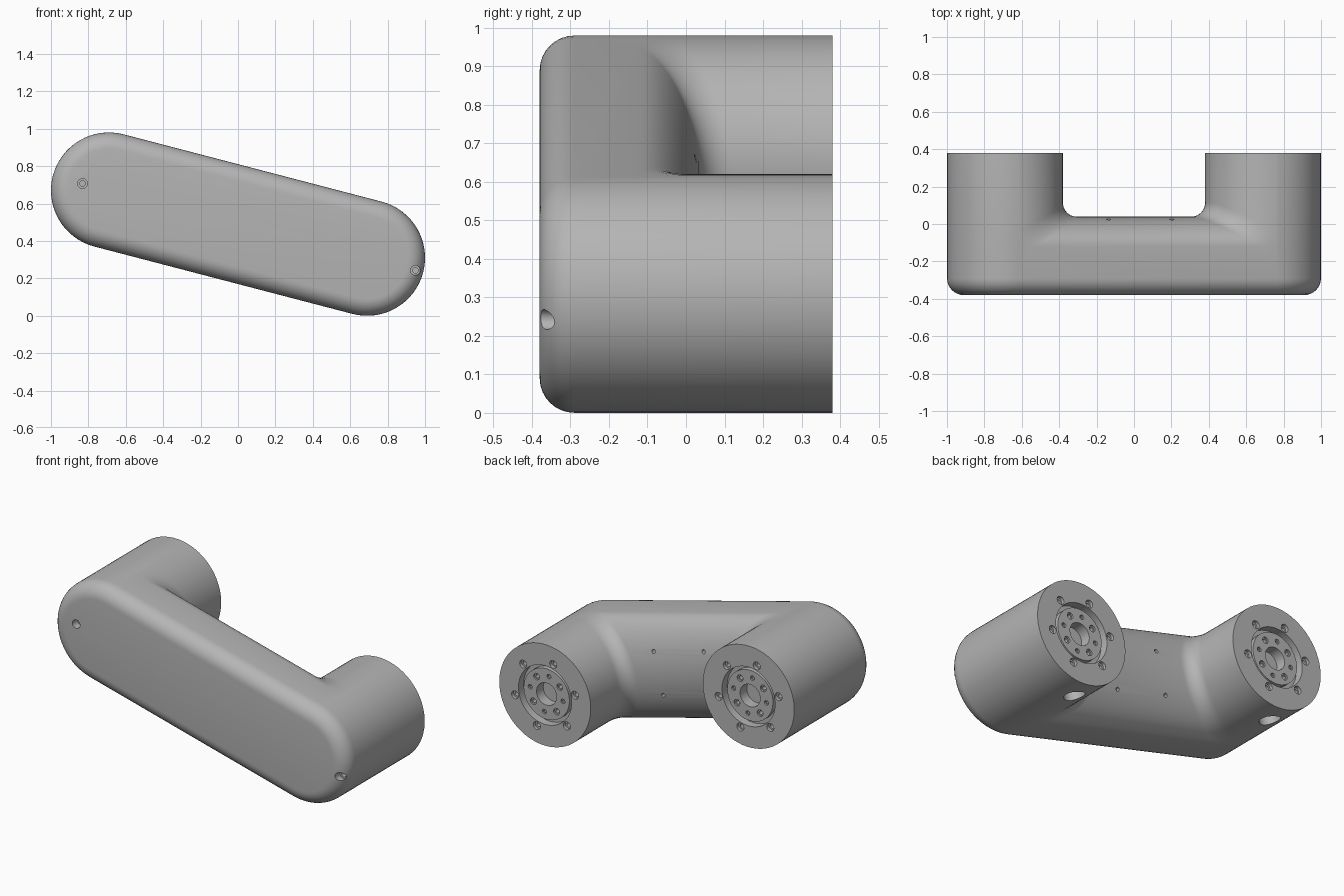
import bpy, bmesh
from math import sin, cos, pi, hypot, atan2, sqrt
from mathutils import Matrix, Vector

if "Cube" in bpy.data.objects:
    bpy.data.objects.remove(bpy.data.objects["Cube"])

R = 0.31                       # joint radius
HALF = hypot(0.69, 0.18)       # half distance between the joint axes
TILT = atan2(0.18, 0.69)
FRONT, BACK = -0.38, 0.38
RIM, FILLET = 0.09, 0.08       # front rounding, inner corner rounding
BELLY, BULGE = -0.12, 0.16     # where the beam's back starts to round, and how far
N, K = 32, 8                   # segments per half turn and per fillet
PLACE = Matrix.Translation((0, 0, 0.49)) @ Matrix.Rotation(TILT, 4, 'Y')

grey = bpy.data.materials.new("grey_metal")
grey.use_nodes = True
colour = (0.46, 0.46, 0.46, 1)
grey.diffuse_color = colour
grey.node_tree.nodes["Principled BSDF"].inputs["Base Color"].default_value = colour


def add_face(bm, points):
    bm.faces.new([bm.verts.new(p) for p in points])


def bridge(bm, a, b, closed=False):
    for i in range(len(a) if closed else len(a) - 1):
        j = (i + 1) % len(a)
        add_face(bm, (a[i], a[j], b[j], b[i]))


def finish(bm, name):
    bmesh.ops.remove_doubles(bm, verts=bm.verts, dist=1e-5)
    bmesh.ops.recalc_face_normals(bm, faces=bm.faces)
    bm.transform(PLACE)
    mesh = bpy.data.meshes.new(name)
    bm.to_mesh(mesh)
    bm.free()
    mesh.materials.append(grey)
    obj = bpy.data.objects.new(name, mesh)
    bpy.context.collection.objects.link(obj)
    return obj


def half_round(side, r, y):
    """Outer half circle around one joint axis; side is -1 or 1."""
    return [(side * (HALF + r * cos(t)), y, side * r * sin(t))
            for t in (-pi / 2 + pi * i / N for i in range(N + 1))]


def inner_path(t):
    """Line down one joint, round the corner, along the beam and up the other."""
    u, y, v = -HALF + R * cos(t), BELLY + BULGE * cos(t), R * sin(t)
    left = [(u, BACK, v)]
    for k in range(K + 1):
        a = pi / 2 * k / K
        left.append((u + FILLET * (1 - cos(a)), y + FILLET * (1 - sin(a)), v))
    return left + [(-p[0], p[1], p[2]) for p in reversed(left)]


# Link body: rounded front plate
bm = bmesh.new()
rings = []
for k in range(K + 1):
    a = pi / 2 * k / K
    r, y = R - RIM + RIM * sin(a), FRONT + RIM - RIM * cos(a)
    rings.append(half_round(-1, r, y) + half_round(1, r, y))
add_face(bm, rings[0])
for a, b in zip(rings, rings[1:]):
    bridge(bm, a, b, True)

# Inner surface of the joints and beam
rows = [inner_path(-pi / 2 + pi * i / N) for i in range(N + 1)]
for a, b in zip(rows, rows[1:]):
    bridge(bm, a, b)

# Outer joint walls, flat end faces and flat beam sides
for side, column in ((-1, 0), (1, -1)):
    lower, upper = half_round(side, R, FRONT + RIM), half_round(side, R, BACK)
    bridge(bm, lower, upper)
    inner = [row[column] for row in rows]
    if side > 0:
        inner.reverse()
    add_face(bm, upper + inner[1:-1])
for row in (rows[0], rows[-1]):
    v = row[0][2]
    add_face(bm, row + [(HALF, FRONT + RIM, v), (-HALF, FRONT + RIM, v)])
body = finish(bm, "link_body")


# Cutters for the mounting faces and screw holes
def lathe(bm, profile, origin, axis, segments=24):
    turn = Vector(axis).to_track_quat('Z', 'Y').to_matrix()
    loops = []
    for i in range(segments):
        t = 2 * pi * i / segments
        loops.append([Vector(origin) + turn @ Vector((r * cos(t), r * sin(t), h))
                      for r, h in profile])
    for i in range(segments):
        bridge(bm, loops[i - 1], loops[i])


def hole(r, depth, lead=0.03):
    return [(0, lead), (r, lead), (r, -depth), (0, -depth)]


def stepped(r, depth, r2, depth2, lead=0.03):
    return [(0, lead), (r, lead), (r, -depth), (r2, -depth), (r2, -depth2), (0, -depth2)]


HUB = [(0, 0.03), (0.18, 0.03), (0.18, -0.05), (0.155, -0.05),
       (0.155, -0.015), (0.068, -0.015), (0.068, -0.08), (0, -0.08)]
main, bolts = bmesh.new(), bmesh.new()
for side in (-1, 1):
    centre = side * HALF
    lathe(main, HUB, (centre, BACK, 0), (0, 1, 0), 48)
    for i in range(6):
        t = pi * i / 3
        lathe(main, stepped(0.024, 0.02, 0.014, 0.06),
              (centre + 0.21 * cos(t), BACK, 0.21 * sin(t)), (0, 1, 0))
    for i in range(8):
        t = pi * (i + 0.5) / 4
        r = 0.02 if i % 2 else 0.014
        lathe(bolts, stepped(r, 0.025, r * 0.6, 0.05),
              (centre + 0.112 * cos(t), BACK, 0.112 * sin(t)), (0, 1, 0), 16)
    # Cable opening under the joint
    lathe(main, hole(0.06, 0.1), (centre, 0.23, -R), (0, 0, -1), 32)
    # Small holes in the back of the beam
    for v in (-0.13, 0.13):
        y = BELLY + BULGE * sqrt(1 - (v / R) ** 2)
        lathe(main, hole(0.012, 0.04), (side * 0.175, y, v), (0, 1, 0), 16)
# Front screw holes
for u in (-HALF - 0.146, HALF + 0.267):
    lathe(main, stepped(0.026, 0.05, 0.015, 0.08), (u, FRONT, 0), (0, -1, 0))

bpy.ops.object.select_all(action='DESELECT')
bpy.context.view_layer.objects.active = body
body.select_set(True)
for cutter_mesh, name in ((main, "hole_cutter"), (bolts, "bolt_cutter")):
    cutter = finish(cutter_mesh, name)
    cutter.hide_render = True
    cut = body.modifiers.new(name, 'BOOLEAN')
    cut.operation, cut.solver, cut.object = 'DIFFERENCE', 'EXACT', cutter
    bpy.ops.object.modifier_apply(modifier=cut.name)
    bpy.data.objects.remove(cutter)
bpy.ops.object.shade_smooth_by_angle(angle=0.5)
